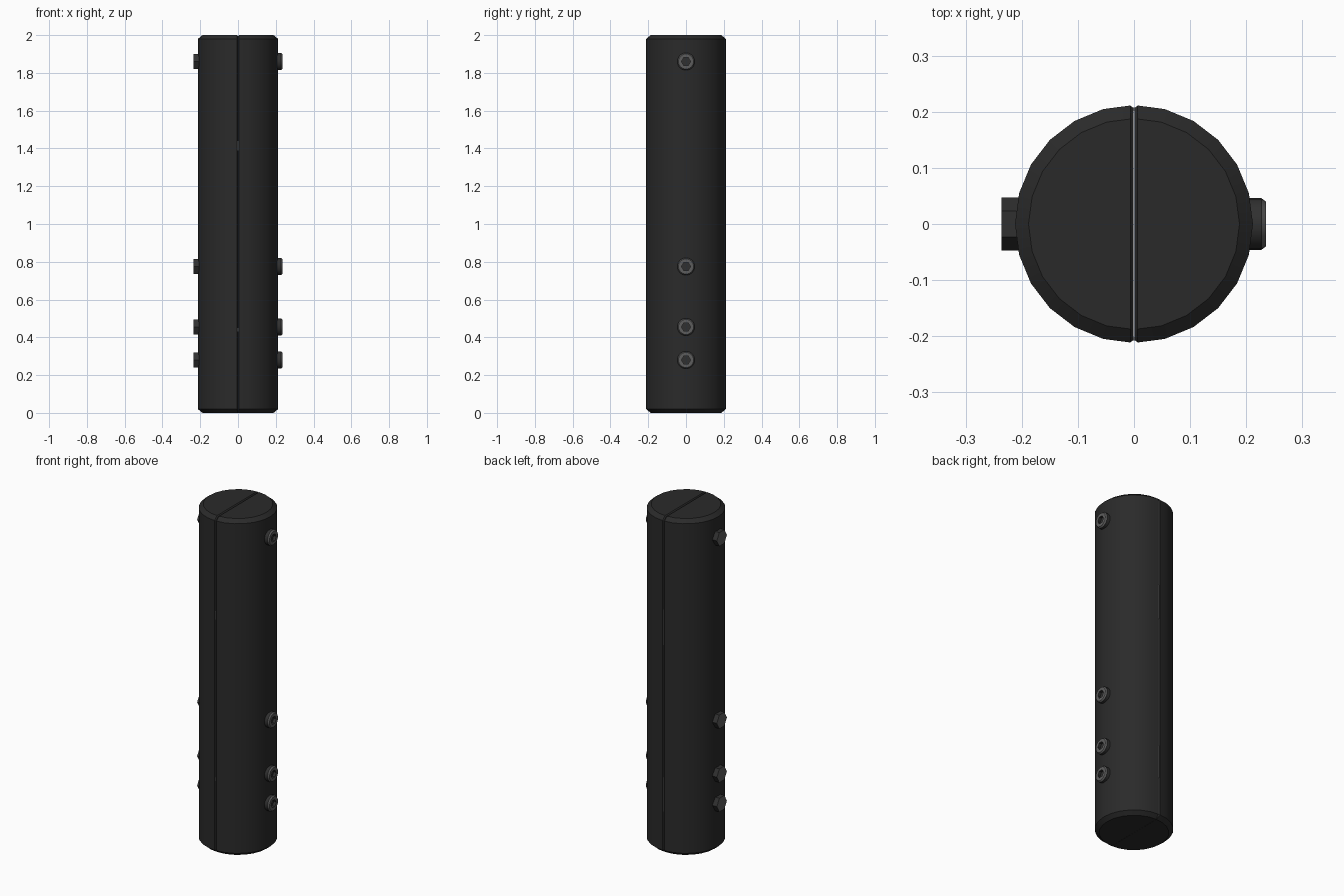
import bpy, bmesh, math
from mathutils import Vector

if "Cube" in bpy.data.objects:
    bpy.data.objects.remove(bpy.data.objects["Cube"])


def material(name, v):
    m = bpy.data.materials.new(name)
    m.diffuse_color = (v, v, v, 1)
    m.use_nodes = True
    m.node_tree.nodes["Principled BSDF"].inputs["Base Color"].default_value = m.diffuse_color
    return m


BODY = material("black shell", 0.023)
DARK = material("dark bolt side", 0.03)
GREY = material("grey bolt face", 0.11)
LIGHT = material("light grey insert", 0.3)


def finish(bm, name, mats):
    bmesh.ops.recalc_face_normals(bm, faces=bm.faces)
    me = bpy.data.meshes.new(name)
    bm.to_mesh(me)
    bm.free()
    ob = bpy.data.objects.new(name, me)
    bpy.context.collection.objects.link(ob)
    for m in mats:
        me.materials.append(m)
    bpy.ops.object.select_all(action='DESELECT')
    ob.select_set(True)
    bpy.context.view_layer.objects.active = ob
    bpy.ops.object.shade_smooth_by_angle(angle=math.radians(30))
    return ob


def loft(bm, rings, place, n=24):
    """rings: (position on axis, radius, is_hex, material of the band below)"""
    prev = None
    for i, (h, r, is_hex, mi) in enumerate(rings):
        vs = []
        for k in range(n):
            a = math.tau * k / n
            q = r
            if is_hex:
                q = r * math.cos(math.pi / 6) / math.cos(a % (math.pi / 3) - math.pi / 6)
            vs.append(bm.verts.new(place(q * math.cos(a), q * math.sin(a), h)))
        if prev:
            for k in range(n):
                j = (k + 1) % n
                bm.faces.new((prev[k], prev[j], vs[j], vs[k])).material_index = mi
        if i in (0, len(rings) - 1):
            bm.faces.new(vs).material_index = mi
        prev = vs


# split body: one chamfered half cylinder per side, bevelled along the seam
for side, name in ((1, "shell_right"), (-1, "shell_left")):
    bm = bmesh.new()
    loft(bm, [(0, .188, False, 0), (.02, .212, False, 0),
              (1.98, .212, False, 0), (2, .188, False, 0)],
         lambda a, b, h: (a, b, h))
    bmesh.ops.bisect_plane(bm, geom=bm.verts[:] + bm.edges[:] + bm.faces[:],
                           plane_co=(side * .0005, 0, 0), plane_no=(side, 0, 0),
                           clear_inner=True)
    rim = [e for e in bm.edges if e.is_boundary]
    bmesh.ops.holes_fill(bm, edges=rim)
    bmesh.ops.bevel(bm, geom=rim, offset=.006, offset_type='OFFSET',
                    segments=1, profile=.5, affect='EDGES')
    finish(bm, name, [BODY])

for i, z in enumerate((.28, .455, .775, 1.86)):
    # round socket head on the right
    bm = bmesh.new()
    loft(bm, [(.19, .046, False, 0), (.227, .046, False, 0), (.235, .040, False, 1),
              (.235, .024, True, 1), (.218, .024, True, 0)],
         lambda a, b, h: (h, a, z + b))
    finish(bm, f"bolt_head_{i}", [DARK, GREY])
    # hex nut on the left
    bm = bmesh.new()
    loft(bm, [(.19, .047, True, 0), (.236, .047, True, 0)],
         lambda a, b, h: (-h, a, z + b))
    for f in bm.faces:
        if f.calc_center_median().x < -.235:
            f.material_index = 1
    finish(bm, f"nut_{i}", [DARK, GREY])

# slivers of the inner part showing in the seam
for i, (y, z0, z1) in enumerate(((.205, 1.24, 1.45), (.205, .25, .45),
                                 (-.205, 1.39, 1.44), (-.205, .43, .45))):
    bm = bmesh.new()
    bmesh.ops.create_cube(bm, size=1)
    bmesh.ops.scale(bm, verts=bm.verts, vec=(.003, .006, z1 - z0))
    bmesh.ops.translate(bm, verts=bm.verts, vec=Vector((0, y, (z0 + z1) / 2)))
    finish(bm, f"seam_insert_{i}", [LIGHT])
